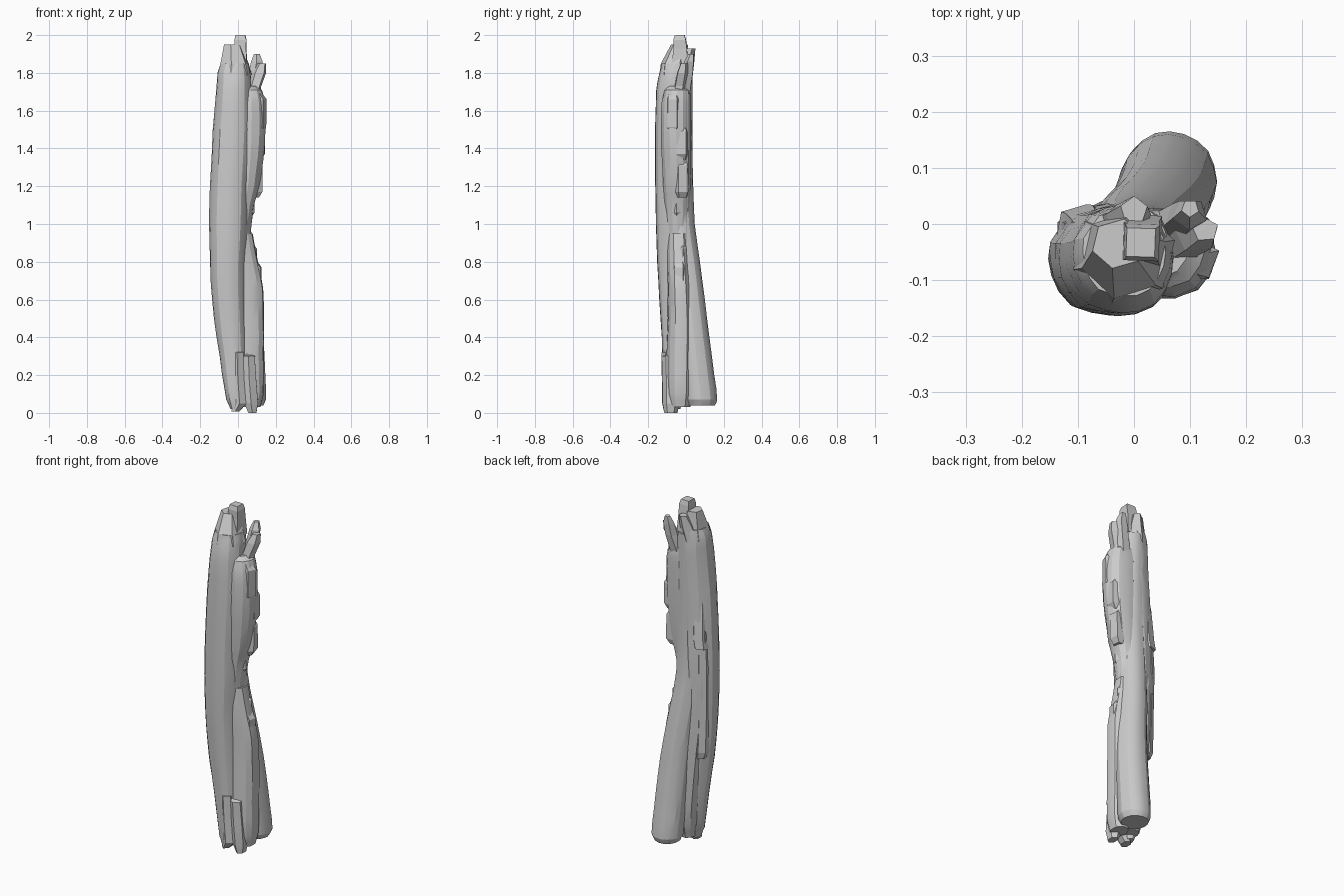
import bpy, bmesh, math, random
random.seed(7)


def smooth_keys(keys, steps):
    """Catmull-Rom resample of (z, cx, cy, rx, ry) sections."""
    out = []
    for i in range(len(keys) - 1):
        p0, p1, p2, p3 = (keys[max(i - 1, 0)], keys[i], keys[i + 1],
                          keys[min(i + 2, len(keys) - 1)])
        for s in range(steps):
            t = s / steps
            row = [0.5 * (2 * b + (c - a) * t + (2 * a - 5 * b + 4 * c - d) * t * t
                          + (3 * b - a - 3 * c + d) * t ** 3)
                   for a, b, c, d in zip(p0, p1, p2, p3)]
            row[0] = p1[0] + (p2[0] - p1[0]) * t
            out.append(row)
    out.append(keys[-1])
    return out


def loft(name, keys, n=6, turn=0.0, steps=1, rough=0.0, angle=20):
    """Closed skin through elliptical sections stacked along z."""
    if steps > 1:
        keys = smooth_keys(keys, steps)
    ripple = [1 + random.uniform(-rough, rough) for _ in range(n)]
    bm = bmesh.new()
    rings = []
    for z, cx, cy, rx, ry in keys:
        ring = []
        for k in range(n):
            a = turn + 2 * math.pi * k / n
            f = ripple[k] * (1 + random.uniform(-rough, rough) * 0.5)
            ring.append(bm.verts.new((cx + rx * f * math.cos(a), cy + ry * f * math.sin(a), z)))
        rings.append(ring)
    for lo, hi in zip(rings, rings[1:]):
        for k in range(n):
            j = (k + 1) % n
            bm.faces.new((lo[k], lo[j], hi[j], hi[k]))
    bm.faces.new(rings[0][::-1])
    bm.faces.new(rings[-1])
    me = bpy.data.meshes.new(name)
    bm.to_mesh(me)
    bm.free()
    ob = bpy.data.objects.new(name, me)
    bpy.context.collection.objects.link(ob)
    shade(ob, angle)
    return ob


def select(ob):
    bpy.ops.object.select_all(action='DESELECT')
    ob.select_set(True)
    bpy.context.view_layer.objects.active = ob


def shade(ob, angle):
    select(ob)
    bpy.ops.object.shade_smooth_by_angle(angle=math.radians(angle))


def union(base, others):
    for o in others:
        m = base.modifiers.new("join", 'BOOLEAN')
        m.operation, m.solver, m.object = 'UNION', 'EXACT', o
        select(base)
        bpy.ops.object.modifier_apply(modifier=m.name)
        bpy.data.objects.remove(o)


# Main trunk, bowed to the left
trunk = loft("trunk", [
    (0.02, -0.018, -0.07, 0.022, 0.04), (0.07, -0.014, -0.065, 0.05, 0.052),
    (0.2, -0.02, -0.06, 0.065, 0.062), (0.4, -0.035, -0.06, 0.08, 0.07),
    (0.6, -0.05, -0.062, 0.09, 0.08), (0.8, -0.054, -0.063, 0.096, 0.092),
    (1.0, -0.05, -0.062, 0.105, 0.099), (1.2, -0.045, -0.065, 0.105, 0.1),
    (1.5, -0.03, -0.065, 0.106, 0.1), (1.7, -0.022, -0.062, 0.096, 0.098),
    (1.8, -0.022, -0.055, 0.09, 0.088), (1.85, -0.018, -0.05, 0.075, 0.08),
], n=20, steps=2, rough=0.03)

# Back limb that flares out into the foot
limb = loft("back_limb", [
    (0.04, 0.063, 0.08, 0.07, 0.074), (0.07, 0.064, 0.078, 0.084, 0.088),
    (0.2, 0.058, 0.065, 0.086, 0.085), (0.4, 0.05, 0.042, 0.085, 0.083),
    (0.6, 0.035, 0.02, 0.082, 0.08), (0.8, 0.01, -0.002, 0.078, 0.076),
    (1.0, -0.01, -0.028, 0.076, 0.075), (1.3, -0.005, -0.042, 0.08, 0.078),
    (1.6, -0.005, -0.042, 0.08, 0.078), (1.82, -0.01, -0.035, 0.07, 0.07),
], n=20, steps=2, rough=0.015)

# Broad webs filling the right side above and below the waist
upper = loft("upper_web", [
    (0.95, 0.0, -0.045, 0.07, 0.06), (1.1, 0.02, -0.045, 0.068, 0.07),
    (1.2, 0.035, -0.047, 0.08, 0.075), (1.35, 0.045, -0.05, 0.094, 0.08),
    (1.5, 0.05, -0.052, 0.1, 0.082), (1.64, 0.05, -0.05, 0.096, 0.08),
    (1.71, 0.045, -0.045, 0.085, 0.07), (1.73, 0.035, -0.04, 0.065, 0.055)],
    n=14, steps=2, rough=0.04)
lower = loft("lower_web", [
    (0.03, 0.075, -0.03, 0.045, 0.055), (0.1, 0.075, -0.03, 0.062, 0.07),
    (0.3, 0.065, -0.028, 0.074, 0.075), (0.5, 0.06, -0.025, 0.08, 0.072),
    (0.66, 0.055, -0.03, 0.08, 0.066), (0.78, 0.035, -0.035, 0.078, 0.065),
    (0.95, 0.01, -0.04, 0.07, 0.06)], n=14, steps=2, rough=0.04)
# Flat web closing the valley on the back left
left_web = loft("left_web", [
    (0.04, 0.0, -0.02, 0.04, 0.045), (0.12, -0.002, -0.01, 0.055, 0.058),
    (0.4, -0.015, -0.01, 0.066, 0.062), (0.7, -0.04, -0.015, 0.07, 0.058),
    (1.0, -0.055, -0.02, 0.072, 0.055), (1.4, -0.055, -0.025, 0.07, 0.052),
    (1.62, -0.045, -0.03, 0.06, 0.05)], n=10, steps=2, rough=0.05)
union(trunk, [limb, upper, lower, left_web])
shade(trunk, 30)

# Splintered crown
loft("crown_base", [(1.79, -0.018, -0.055, 0.095, 0.088), (1.85, -0.018, -0.055, 0.078, 0.08),
                    (1.95, -0.028, -0.035, 0.048, 0.045)], n=6, turn=0.3, angle=1)
loft("crown_tip", [(1.82, 0.01, -0.03, 0.055, 0.065), (1.93, 0.012, -0.03, 0.045, 0.05),
                   (1.975, 0.014, -0.033, 0.044, 0.046), (2.0, 0.012, -0.033, 0.036, 0.036)],
     n=4, turn=0.75, angle=1)
loft("crown_chip", [(1.78, -0.03, -0.01, 0.05, 0.045), (1.87, -0.01, 0.005, 0.042, 0.04),
                    (1.93, 0.0, 0.024, 0.025, 0.026)], n=5, turn=0.3, angle=1)

# Side splinters leaning out to the right
loft("side_splinter_front", [(1.66, 0.07, -0.04, 0.05, 0.04), (1.73, 0.09, -0.03, 0.036, 0.035),
                             (1.8, 0.112, -0.018, 0.04, 0.034), (1.85, 0.127, -0.01, 0.024, 0.022)],
     n=5, turn=0.4, angle=1)
loft("side_splinter_back", [(1.68, 0.06, -0.01, 0.04, 0.035), (1.79, 0.088, 0.008, 0.034, 0.034),
                            (1.86, 0.1, 0.018, 0.032, 0.028), (1.9, 0.1, 0.028, 0.016, 0.016)],
     n=5, turn=0.9, angle=1)

# Front root slabs with pointed ends
for i, (x, y, top, foot) in enumerate([(0.0, -0.082, 0.33, 0.008), (0.06, -0.08, 0.31, 0.0)]):
    loft(f"root_slab_{i + 1}", [(foot, x + 0.016 - 0.03 * (1 - i), y, 0.024, 0.035),
                                (0.05, x + 0.01, y, 0.042, 0.044),
                                (0.18, x, y, 0.042, 0.046), (top - 0.01, x - 0.004, y - 0.004, 0.038, 0.045),
                                (top, x - 0.002, y + 0.015, 0.03, 0.03)], n=6, turn=0.5, angle=12)

# Long bark slabs down the back left
loft("back_bark_slab", [(0.52, -0.083, -0.012, 0.036, 0.03), (0.56, -0.09, -0.012, 0.045, 0.036),
                        (0.8, -0.096, -0.014, 0.044, 0.036), (1.05, -0.098, -0.012, 0.046, 0.038),
                        (1.26, -0.092, -0.012, 0.04, 0.036), (1.32, -0.085, -0.018, 0.03, 0.03)],
     n=6, turn=0.6, rough=0.08, angle=12)
loft("back_bark_upper", [(1.17, -0.095, -0.01, 0.045, 0.044), (1.22, -0.085, -0.012, 0.048, 0.044),
                         (1.4, -0.078, -0.02, 0.044, 0.04), (1.5, -0.072, -0.03, 0.04, 0.03)],
     n=6, turn=0.3, rough=0.06, angle=12)

# Bark chips along the right side: bottom z, top z, x, y, half width
for i, (lo, hi, x, y, r) in enumerate([
        (0.66, 0.82, 0.09, -0.03, 0.038), (0.74, 0.92, 0.06, -0.022, 0.038),
        (1.03, 1.16, 0.05, -0.045, 0.04), (1.14, 1.36, 0.094, -0.025, 0.04),
        (1.34, 1.54, 0.108, -0.025, 0.042), (1.48, 1.71, 0.108, -0.065, 0.044)]):
    loft(f"bark_chip_{i + 1}", [(lo, x - 0.012, y, r * 0.75, r * 0.8), (lo + 0.03, x, y, r, r * 1.05),
                                (hi - 0.05, x, y, r, r), (hi, x - 0.02, y, r * 0.6, r * 0.7)],
         n=5, turn=0.4 + i, rough=0.08, angle=10)
